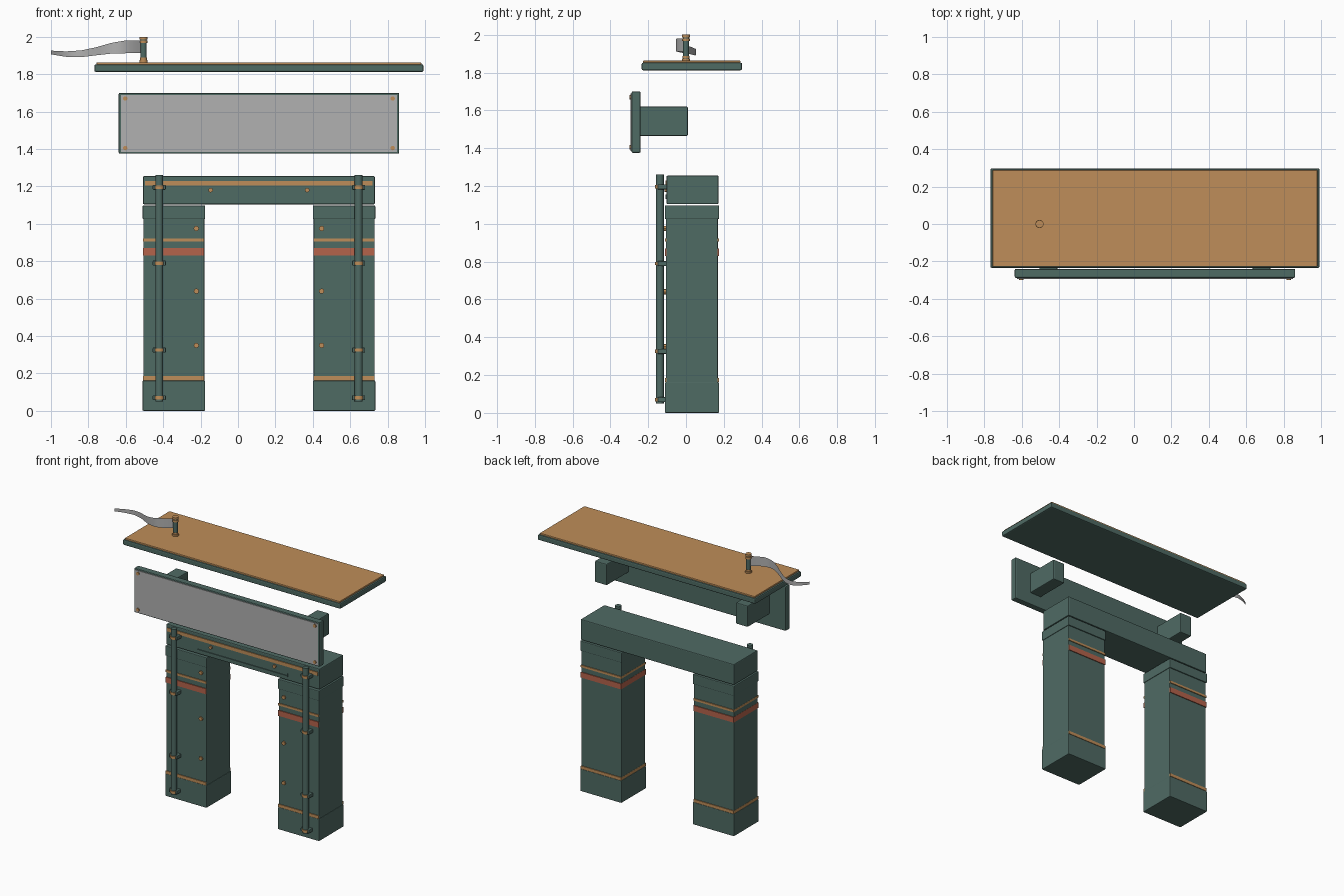
import bpy, bmesh, math
from mathutils import Vector

old = bpy.data.objects.get("Cube")
if old:
    bpy.data.objects.remove(old, do_unlink=True)


def material(name, r, g, b):
    m = bpy.data.materials.new(name)
    m.use_nodes = True
    m.diffuse_color = (r, g, b, 1)
    bsdf = next(n for n in m.node_tree.nodes if n.type == 'BSDF_PRINCIPLED')
    bsdf.inputs["Base Color"].default_value = (r, g, b, 1)
    bsdf.inputs["Roughness"].default_value = 0.7
    return m


GREEN = material("dark_green_paint", 0.078, 0.145, 0.127)
TAN = material("tan_brass", 0.52, 0.27, 0.10)
RED = material("brick_red", 0.46, 0.125, 0.07)
GREY = material("light_grey", 0.44, 0.44, 0.44)

MID = 0.112  # centre line of the gate


def box(name, x, y, z, mat, bevel=0.0):
    """Box from (min, max) pairs, with optional softened edges."""
    bm = bmesh.new()
    bmesh.ops.create_cube(bm, size=1)
    for v in bm.verts:
        v.co = Vector(((a + b) / 2 + c * (b - a)) for (a, b), c in zip((x, y, z), v.co))
    me = bpy.data.meshes.new(name)
    bm.to_mesh(me)
    bm.free()
    me.materials.append(mat)
    ob = bpy.data.objects.new(name, me)
    bpy.context.scene.collection.objects.link(ob)
    if bevel:
        mod = ob.modifiers.new("soft_edges", 'BEVEL')
        mod.width = bevel
        mod.segments = 2
    return ob


def rod(name, centre, radius, length, mat, along_y=False, sides=20):
    bpy.ops.mesh.primitive_cylinder_add(
        vertices=sides, radius=radius, depth=length, location=centre,
        rotation=(math.pi / 2 if along_y else 0, 0, 0))
    ob = bpy.context.object
    ob.name = name
    ob.data.materials.append(mat)
    bpy.ops.object.shade_smooth_by_angle()
    return ob


def rivet(name, x, y, z, radius=0.014):
    return rod(name, (x, y, z), radius, 0.02, TAN, along_y=True, sides=12)


# Pillars, with bands, rivets and a pipe each
for side, s in (("right", -1), ("left", 1)):
    cx = MID + s * 0.455

    def span(half):
        return (cx - half, cx + half)

    box(side + "_pillar_base", span(0.167), (-0.112, 0.175), (0, 0.162), GREEN, 0.005)
    box(side + "_pillar_shaft", span(0.163), (-0.106, 0.168), (0.15, 1.03), GREEN, 0.004)
    box(side + "_pillar_cap", span(0.167), (-0.112, 0.175), (1.025, 1.098), GREEN, 0.005)
    for label, z, mat in (("lower_band", (0.163, 0.185), TAN),
                          ("red_band", (0.83, 0.87), RED),
                          ("upper_band", (0.906, 0.922), TAN)):
        box(f"{side}_{label}", (cx - 0.164, cx + 0.162), (-0.112, 0.174), z, mat)
    for z in (0.35, 0.64, 0.975):
        rivet(side + "_pillar_rivet", MID + s * 0.335, -0.106, z)

    px = MID + s * 0.533
    rod(side + "_pipe", (px, -0.138, 0.655), 0.021, 1.21, GREEN)
    for z in (0.07, 0.325, 0.79, 1.195):
        box(side + "_pipe_bracket", (px - 0.035, px + 0.035), (-0.15, -0.1),
            (z - 0.013, z + 0.013), GREEN, 0.004)
        rod(side + "_pipe_collar", (px, -0.138, z), 0.026, 0.018, TAN)

# Lintel with its trim
box("lintel", (MID - 0.62, MID + 0.62), (-0.103, 0.172), (1.104, 1.255), GREEN, 0.006)
box("lintel_stripe", (MID - 0.608, MID + 0.608), (-0.109, -0.1), (1.205, 1.23), TAN)
box("lintel_ledge", (MID - 0.365, MID + 0.365), (-0.109, -0.1), (1.131, 1.139), GREEN)
box("lintel_ledge_end", (MID + 0.359, MID + 0.365), (-0.109, -0.1), (1.131, 1.155), GREEN)
for s in (-1, 1):
    rivet("lintel_rivet", MID + s * 0.258, -0.104, 1.18, 0.012)

# Sign board with grey panel, corner rivets and rear supports
box("sign_board", (MID - 0.75, MID + 0.75), (-0.288, -0.24), (1.375, 1.7), GREEN, 0.007)
box("sign_panel", (MID - 0.738, MID + 0.738), (-0.293, -0.286), (1.385, 1.69), GREY)
for s in (-1, 1):
    for z in (1.405, 1.67):
        rivet("sign_rivet", MID + s * 0.715, -0.29, z, 0.012)
    sx = MID + s * 0.57
    box("sign_support", (sx - 0.048, sx + 0.048), (-0.245, 0.01), (1.465, 1.62), GREEN, 0.006)

# Roof slab and tan top sheet
box("roof_slab", (MID - 0.88, MID + 0.88), (-0.235, 0.297), (1.812, 1.852), GREEN, 0.008)
box("roof_top", (MID - 0.868, MID + 0.868), (-0.227, 0.288), (1.848, 1.863), TAN, 0.003)

# Flag post with turned collars
fx = -0.505
rod("flag_post", (fx, 0, 1.925), 0.016, 0.13, GREEN)
for z, r, h in ((1.868, 0.022, 0.014), (1.882, 0.018, 0.012),
                (1.973, 0.021, 0.014), (1.984, 0.015, 0.014), (1.993, 0.021, 0.014)):
    rod("post_collar", (fx, 0, z), r, h, TAN)

# Waving pennant: a tapering ribbon
top = (1.981, 1.981, 1.967, 1.944, 1.927, 1.922, 1.926)
low = (1.912, 1.912, 1.910, 1.901, 1.891, 1.893, 1.906)


def sample(values, t):
    f = t * (len(values) - 1)
    i = min(int(f), len(values) - 2)
    return values[i] + (values[i + 1] - values[i]) * (f - i)


bm = bmesh.new()
previous = None
STEPS = 24
for i in range(STEPS + 1):
    t = i / STEPS
    x = fx - 0.012 + t * (-0.988 - fx + 0.0)
    y = -0.053 * math.sin(2 * math.pi * t)
    pair = [bm.verts.new((x, y, sample(v, t))) for v in (low, top)]
    if previous:
        bm.faces.new((pair[0], previous[0], previous[1], pair[1]))
    previous = pair
for f in bm.faces:
    f.smooth = True
me = bpy.data.meshes.new("pennant")
bm.to_mesh(me)
bm.free()
me.materials.append(GREY)
bpy.context.scene.collection.objects.link(bpy.data.objects.new("pennant", me))
